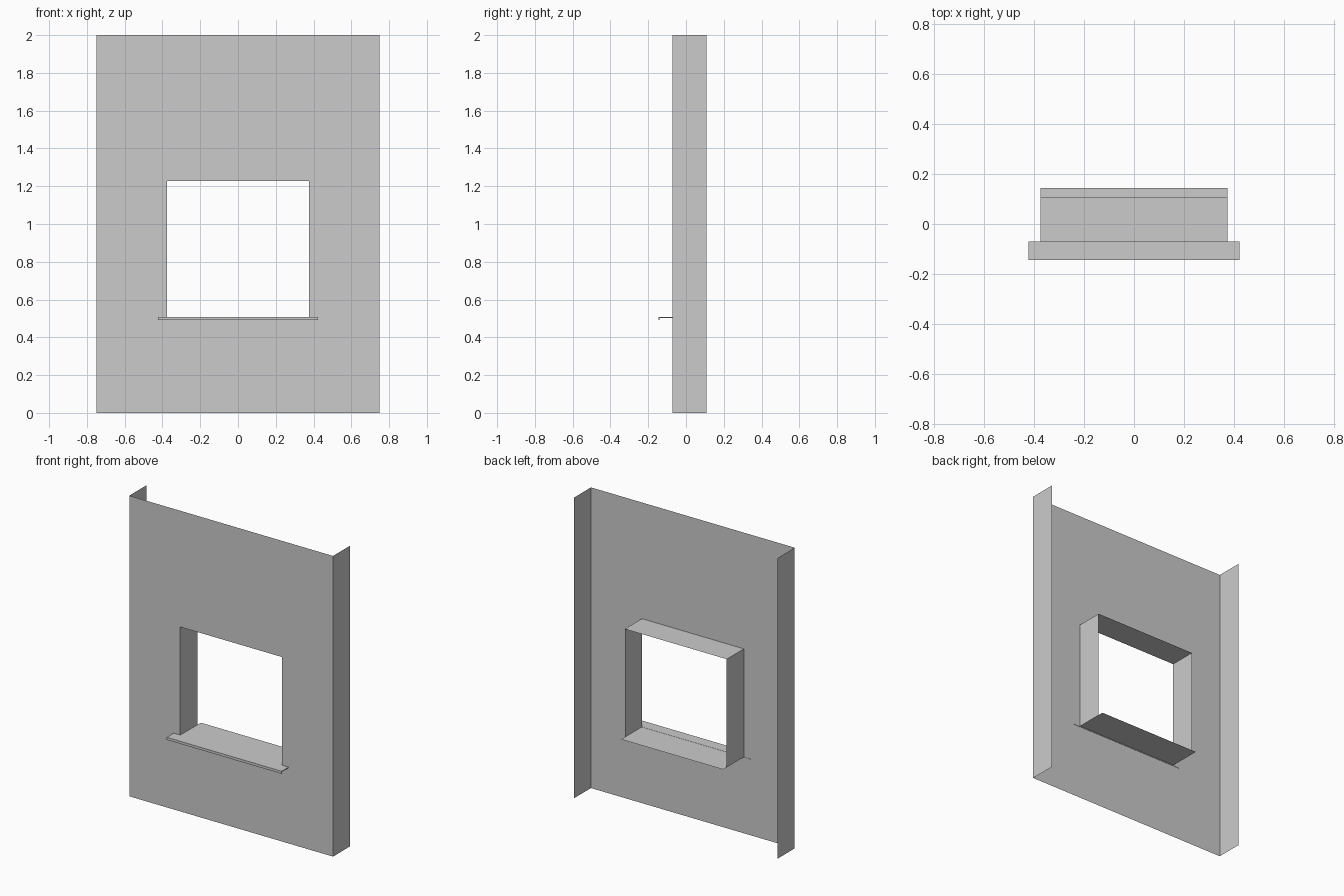
import bpy, bmesh

if "Cube" in bpy.data.objects:
    bpy.data.objects.remove(bpy.data.objects["Cube"])

FRONT, BACK = -0.072, 0.108      # wall face and back edge of the returns
HW, H = 0.75, 2.0                # wall half width and height
OW, Z0, Z1 = 0.375, 0.507, 1.227 # window opening
Y_END = 0.145                    # furthest reach of sill, front and back


def sheet_object(name, faces):
    """Build an object from quads, welding shared corners."""
    bm = bmesh.new()
    for f in faces:
        bm.faces.new([bm.verts.new(p) for p in f])
    bmesh.ops.remove_doubles(bm, verts=bm.verts, dist=1e-5)
    bmesh.ops.recalc_face_normals(bm, faces=bm.faces)
    me = bpy.data.meshes.new(name)
    bm.to_mesh(me)
    bm.free()
    ob = bpy.data.objects.new(name, me)
    bpy.context.collection.objects.link(ob)
    return ob


def extrude_y(a, b):
    """Quad from an edge in the xz plane, running front to back."""
    return [(a[0], FRONT, a[1]), (b[0], FRONT, b[1]),
            (b[0], BACK, b[1]), (a[0], BACK, a[1])]


# wall face: grid of cells around the opening
xs, zs = [-HW, -OW, OW, HW], [0, Z0, Z1, H]
wall = [[(xs[i], FRONT, zs[j]), (xs[i + 1], FRONT, zs[j]),
         (xs[i + 1], FRONT, zs[j + 1]), (xs[i], FRONT, zs[j + 1])]
        for i in range(3) for j in range(3) if (i, j) != (1, 1)]
# side returns of the wall
wall += [extrude_y((s * HW, 0), (s * HW, H)) for s in (-1, 1)]
wall_ob = sheet_object("wall_panel", wall)
bm = bmesh.new()
bm.from_mesh(wall_ob.data)
bmesh.ops.dissolve_limit(bm, angle_limit=0.01, verts=bm.verts, edges=bm.edges)
bm.to_mesh(wall_ob.data)
bm.free()

# window reveal: two jambs and the head
sheet_object("window_reveal", [
    extrude_y((-OW, Z0), (-OW, Z1)),
    extrude_y((-OW, Z1), (OW, Z1)),
    extrude_y((OW, Z1), (OW, Z0))])

# inner sill board, running through the opening and past the reveal
sheet_object("inner_sill", [[(-OW, FRONT, Z0), (OW, FRONT, Z0),
                             (OW, Y_END, Z0), (-OW, Y_END, Z0)]])

# outer sill: thin L profile with a drip lip, extruded along x
T, LIP, SW = 0.005, 0.017, 0.423
top = Z0 + 0.001
profile = [(FRONT + 0.002, top), (-Y_END, top), (-Y_END, top - LIP),
           (-Y_END + T, top - LIP), (-Y_END + T, top - T), (FRONT + 0.002, top - T)]
bm = bmesh.new()
face = bm.faces.new([bm.verts.new((-SW, y, z)) for y, z in profile])
new = bmesh.ops.extrude_face_region(bm, geom=[face], use_keep_orig=True)["geom"]
bmesh.ops.translate(bm, vec=(2 * SW, 0, 0),
                    verts=[v for v in new if isinstance(v, bmesh.types.BMVert)])
bmesh.ops.recalc_face_normals(bm, faces=bm.faces)
me = bpy.data.meshes.new("outer_sill")
bm.to_mesh(me)
bm.free()
bpy.context.collection.objects.link(bpy.data.objects.new("outer_sill", me))
